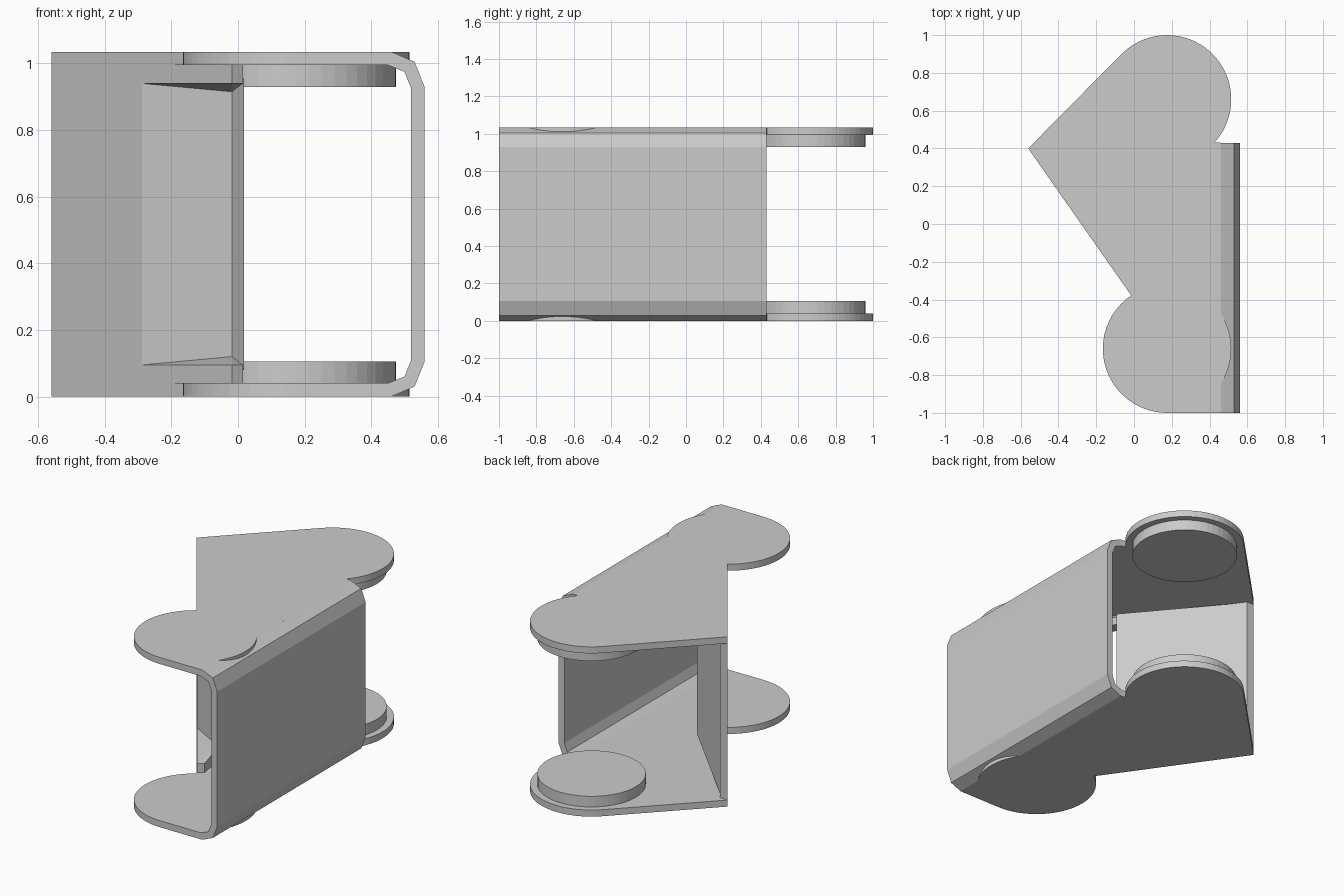
import bpy, bmesh
from math import cos, sin, radians
from mathutils import Vector

if "Cube" in bpy.data.objects:
    bpy.data.objects.remove(bpy.data.objects["Cube"])

H, T, R = 1.035, 0.04, 0.34          # total height, sheet thickness, lobe radius
BACK, FRONT = (0.175, 0.66), (0.175, -0.66)

grey = bpy.data.materials.new("plain_grey")
grey.diffuse_color = (0.6, 0.6, 0.6, 1)
grey.use_nodes = True
grey.node_tree.nodes["Principled BSDF"].inputs["Base Color"].default_value = grey.diffuse_color


def finish(name, bm):
    bmesh.ops.recalc_face_normals(bm, faces=bm.faces)
    me = bpy.data.meshes.new(name)
    bm.to_mesh(me)
    bm.free()
    me.materials.append(grey)
    ob = bpy.data.objects.new(name, me)
    bpy.context.collection.objects.link(ob)


def prism(name, points, direction):
    """Extrude a flat outline along a direction."""
    bm = bmesh.new()
    face = bm.faces.new([bm.verts.new(p) for p in points])
    ext = bmesh.ops.extrude_face_region(bm, geom=[face], use_keep_orig=True)
    verts = [g for g in ext["geom"] if isinstance(g, bmesh.types.BMVert)]
    bmesh.ops.translate(bm, verts=verts, vec=direction)
    finish(name, bm)


def hull(name, points):
    bm = bmesh.new()
    for p in points:
        bm.verts.new(p)
    res = bmesh.ops.convex_hull(bm, input=bm.verts)
    junk = [g for g in res["geom_interior"] if isinstance(g, bmesh.types.BMVert)]
    bmesh.ops.delete(bm, geom=junk, context="VERTS")
    bmesh.ops.dissolve_limit(bm, angle_limit=radians(1), verts=bm.verts, edges=bm.edges)
    finish(name, bm)


def arc(centre, r, a0, a1, n):
    angles = [radians(a0 + (a1 - a0) * i / n) for i in range(n + 1)]
    return [(centre[0] + r * cos(a), centre[1] + r * sin(a)) for a in angles]


# Top and bottom plates with a round lobe at each end
outline = ([(-0.56, 0.4)] + arc(FRONT, R, 124, 270, 24) + [(0.46, -1)]
           + arc(FRONT, R, -33, 33, 12) + [(0.46, 0.43)]
           + arc(BACK, R, -42, 135, 28))
pad = arc(BACK, 0.30, 0, 360, 48)[:-1]
for side, z, zp in (("bottom", 0, T), ("top", H - T, 0.93)):
    prism(side + "_plate", [(x, y, z) for x, y in outline], (0, 0, T))
    prism(side + "_pad", [(x, y, zp) for x, y in pad], (0, 0, 0.065))

# Right side wall, a folded sheet joining both plates
outer = [(0.46, 0), (0.53, 0.03), (0.56, 0.105)]
inner = [(0.52, 0.11), (0.50, 0.06), (0.45, T)]
flip = lambda pts: [(x, H - z) for x, z in reversed(pts)]
profile = outer + flip(outer) + flip(inner) + inner
prism("side_wall", [(x, -1, z) for x, z in profile], (0, 1.43, 0))

# Slanted left wall: t runs along it, o is the inward offset
along, inward = Vector((0.577, -0.817, 0)), Vector((0.817, 0.577, 0))


def wall(t, o, z):
    return Vector((-0.56, 0.4, z)) + along * t + inward * o


prism("left_wall", [wall(0, 0, 0), wall(0.47, 0, 0), wall(0.47, T, 0), wall(0.03, T, 0)],
      (0, 0, H))

# Panel bending inward from the wall
half = [(0.05, 0.035, T), (0.77, 0.164, 0.08), (0.77, 0.12, 0.12), (0.47, 0, 0.095)]
hull("bent_panel", [wall(t, o, z) for t, o, z0 in half for z in (z0, H - z0)])

# Low skirts above and below the recess
skirt = [(0.4, 0, 0), (0.4, T, 0), (0.94, 0, 0), (0.94, T, 0), (0.47, 0, 0.095),
         (0.94, 0, 0.095), (0.94, T, 0.095), (0.77, 0.12, 0.12), (0.77, 0.12, 0.08)]
hull("bottom_skirt", [wall(t, o, z) for t, o, z in skirt])
hull("top_skirt", [wall(t, o, H - z) for t, o, z in skirt])
